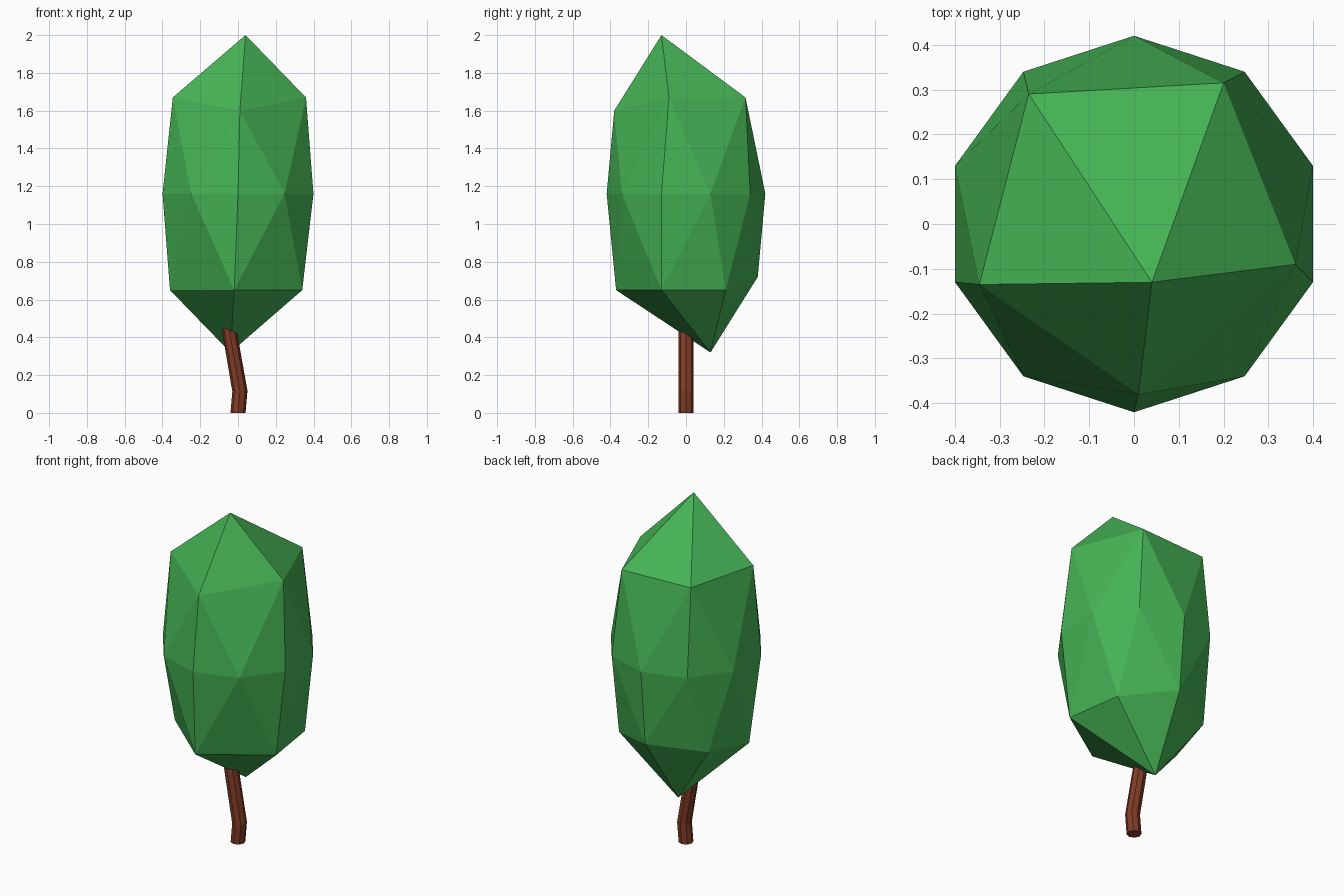
import bpy, bmesh
from math import cos, sin, pi, radians

if "Cube" in bpy.data.objects:
    bpy.data.objects.remove(bpy.data.objects["Cube"])


def make_object(name, bm, color):
    bmesh.ops.recalc_face_normals(bm, faces=bm.faces)
    mesh = bpy.data.meshes.new(name)
    bm.to_mesh(mesh)
    bm.free()
    obj = bpy.data.objects.new(name, mesh)
    bpy.context.collection.objects.link(obj)
    mat = bpy.data.materials.new(name + "_material")
    mat.diffuse_color = color
    mat.use_nodes = True
    mat.node_tree.nodes["Principled BSDF"].inputs["Base Color"].default_value = mat.diffuse_color
    mesh.materials.append(mat)
    return obj


# Foliage: faceted crown, the hull of two tips and three rings
MID = 1.16
points = [(0.04, -0.13, 2.0), (-0.04, 0.13, 0.32)]
points += [(0.42 * cos(radians(18 + 36 * i)), 0.42 * sin(radians(18 + 36 * i)), MID)
           for i in range(10)]
# upper ring
points += [(0.01, -0.38, 1.6), (0.36, -0.09, 1.67), (0.2, 0.315, 1.67),
           (-0.235, 0.29, 1.67), (-0.345, -0.135, 1.67)]
# lower ring
points += [(-0.02, -0.37, 0.65), (0.34, -0.13, 0.65), (0.29, 0.21, 0.65),
           (0.0, 0.38, 0.72), (-0.3, 0.22, 0.69), (-0.36, -0.075, 0.65)]
bm = bmesh.new()
for p in points:
    bm.verts.new(p)
bmesh.ops.convex_hull(bm, input=bm.verts)
make_object("foliage", bm, (0.06, 0.45, 0.09, 1))

# Trunk: bent eight-sided tube; each ring is (centre x, z, tilt)
SIDES, RADIUS = 8, 0.04
rings_def = [(0.0, 0.0, 0.0), (0.01, 0.115, 0.07), (-0.05, 0.46, -0.17)]
bm = bmesh.new()
rings = []
for cx, z, tilt in rings_def:
    ring = []
    for i in range(SIDES):
        a = 2 * pi * i / SIDES
        x, y = RADIUS * cos(a), RADIUS * sin(a)
        ring.append(bm.verts.new((cx + x, y, z + x * tilt)))
    rings.append(ring)
for lo, hi in zip(rings, rings[1:]):
    for i in range(SIDES):
        j = (i + 1) % SIDES
        bm.faces.new((lo[i], lo[j], hi[j], hi[i]))
bm.faces.new(rings[0])
bm.faces.new(rings[-1])
make_object("trunk", bm, (0.22, 0.045, 0.02, 1))
